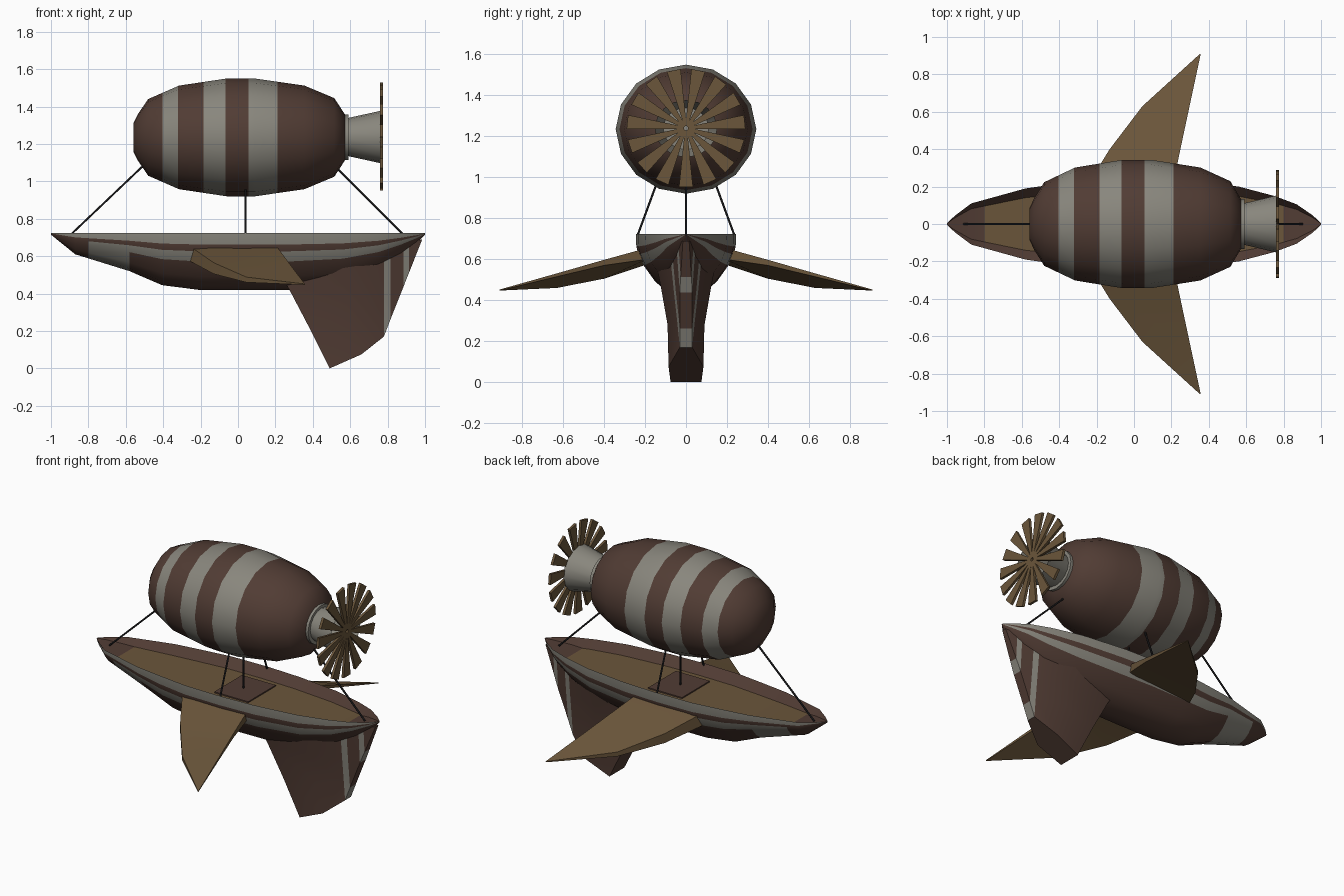
import bpy, bmesh, math
from mathutils import Vector

if "Cube" in bpy.data.objects:
    bpy.data.objects.remove(bpy.data.objects["Cube"])


def material(name, rgb):
    m = bpy.data.materials.new(name)
    m.diffuse_color = (*rgb, 1)
    m.use_nodes = True
    m.node_tree.nodes["Principled BSDF"].inputs["Base Color"].default_value = m.diffuse_color
    return m


MATS = [material("dark_brown", (0.082, 0.045, 0.034)),
        material("weathered_grey", (0.25, 0.24, 0.205)),
        material("tan_wood", (0.145, 0.092, 0.043)),
        material("black_rope", (0.008, 0.008, 0.009))]
BROWN, GREY, TAN, BLACK = range(4)


def finish(name, bm, angle=40):
    bmesh.ops.recalc_face_normals(bm, faces=bm.faces[:])
    me = bpy.data.meshes.new(name)
    bm.to_mesh(me)
    bm.free()
    ob = bpy.data.objects.new(name, me)
    bpy.context.collection.objects.link(ob)
    for m in MATS:
        me.materials.append(m)
    bpy.ops.object.select_all(action='DESELECT')
    ob.select_set(True)
    bpy.context.view_layer.objects.active = ob
    bpy.ops.object.shade_smooth_by_angle(angle=math.radians(angle))
    return ob


def loft(rings, rule, caps=(True, True)):
    """Skin closed rings; rule(centre, column) picks the colour."""
    bm = bmesh.new()
    vs = [[bm.verts.new(p) for p in r] for r in rings]
    n = len(rings[0])
    for a, b in zip(vs, vs[1:]):
        for j in range(n):
            k = (j + 1) % n
            f = bm.faces.new((a[j], a[k], b[k], b[j]))
            f.material_index = rule(f.calc_center_median(), j)
    for cap, ring in zip(caps, (vs[0], vs[-1])):
        if cap:
            f = bm.faces.new(ring)
            f.material_index = rule(f.calc_center_median(), -1)
    return bm


def with_stations(rows, xs):
    """Add linearly interpolated rows at the given x positions."""
    out = list(rows)
    for x in xs:
        for a, b in zip(rows, rows[1:]):
            if a[0] < x < b[0]:
                t = (x - a[0]) / (b[0] - a[0])
                out.append(tuple(p + (q - p) * t for p, q in zip(a, b)))
    return sorted(out)


def ellipse(x, r, zc, wide=1.09, n=16):
    return [(x, r * wide * math.cos(2 * math.pi * i / n),
             zc + r * math.sin(2 * math.pi * i / n)) for i in range(n)]


# Striped gas envelope
STRIPES = [(-0.405, -0.32), (-0.185, -0.067), (0.055, 0.21)]
profile = [(-0.56, 0.075), (-0.535, 0.125), (-0.48, 0.205), (-0.315, 0.277),
           (-0.06, 0.315), (0.09, 0.315), (0.355, 0.277), (0.515, 0.21),
           (0.58, 0.11)]
profile = with_stations(profile, [x for s in STRIPES for x in s])
finish("envelope", loft([ellipse(x, r, 1.235) for x, r in profile],
       lambda c, j: GREY if any(a < c.x < b for a, b in STRIPES) else BROWN))

# Collar and open flared nozzle
finish("collar", loft([ellipse(x, 0.122, 1.235) for x in (0.568, 0.59)],
                      lambda c, j: GREY))
finish("nozzle", loft([ellipse(x, r, 1.237) for x, r in ((0.58, 0.1), (0.762, 0.14))],
                      lambda c, j: GREY, (True, False)))

# Propeller of thin wedge blades
bm = bmesh.new()
BLADES = 15
for i in range(BLADES):
    a = -math.pi / 2 + 2 * math.pi * i / BLADES
    ends = []
    for x in (0.758, 0.774):
        ends.append([bm.verts.new((x, r * math.cos(a + d), 1.24 + r * math.sin(a + d)))
                     for r, d in ((0.012, -0.5), (0.29, -0.118), (0.29, 0.118), (0.012, 0.5))])
    bm.faces.new(ends[0])
    bm.faces.new(ends[1])
    for j in range(4):
        k = (j + 1) % 4
        bm.faces.new((ends[0][j], ends[0][k], ends[1][k], ends[1][j]))
for f in bm.faces:
    f.material_index = TAN
finish("propeller", bm, 20)

# Hull with sunken deck: stations are x, half width, keel height
RIM = 0.723
stations = [(-1, 0.004, 0.715), (-0.957, 0.045, 0.68), (-0.87, 0.11, 0.61),
            (-0.58, 0.19, 0.52), (-0.406, 0.215, 0.445), (-0.21, 0.24, 0.42),
            (0.04, 0.245, 0.42), (0.275, 0.235, 0.42), (0.56, 0.2, 0.45),
            (0.75, 0.15, 0.52), (0.87, 0.105, 0.6), (0.957, 0.045, 0.67),
            (1, 0.004, 0.715)]
stations = with_stations(stations, [-0.8, 0.8])
half = [(1, 0), (0.99, 0.2), (0.95, 0.32), (0.85, 0.5), (0.61, 0.77), (0.37, 0.93)]
section = half + [(0, 1)] + [(-y, d) for y, d in reversed(half)]


def hull_ring(x, w, keel):
    depth = RIM - keel
    deck = RIM - min(0.05, 0.3 * depth)
    return ([(x, w * y, RIM - depth * d) for y, d in section]
            + [(x, -0.74 * w, deck), (x, 0.74 * w, deck)])


def hull_colour(c, j):
    if j == 13:
        return TAN if abs(c.x) < 0.8 else BROWN      # deck planks
    if j in (12, 14, -1):
        return BROWN                                 # inner walls
    row = min(j, 11 - j)
    if row == 0:
        return GREY                                  # gunwale band
    if row == 1 or c.x < -0.8:
        return BROWN
    if row == 2 or c.x < -0.58:
        return GREY                                  # side and bow bands
    return BROWN


finish("hull", loft([hull_ring(*s) for s in stations], hull_colour), 35)

# Keel fin: rows from tip to hull of leading, middle, trailing (x, z, half thickness)
fin_rows = [[(0.49, 0.0, 0.075), (0.66, 0.075, 0.085), (0.78, 0.17, 0.03)],
            [(0.38, 0.22, 0.08), (0.60, 0.28, 0.09), (0.83, 0.30, 0.03)],
            [(0.275, 0.42, 0.09), (0.56, 0.45, 0.12), (0.89, 0.45, 0.03)],
            [(0.20, 0.55, 0.10), (0.56, 0.60, 0.15), (0.985, 0.69, 0.015)]]
bm = loft([[(x, t, z) for x, z, t in r] + [(x, -t, z) for x, z, t in reversed(r)]
           for r in fin_rows], lambda c, j: BROWN)
for x in (0.78, 0.815, 0.885, 0.915):
    bmesh.ops.bisect_plane(bm, geom=bm.verts[:] + bm.edges[:] + bm.faces[:],
                           plane_co=(x, 0, 0), plane_no=(1, 0, 0))
for f in bm.faces:
    x = f.calc_center_median().x
    f.material_index = GREY if 0.78 < x < 0.815 or 0.885 < x < 0.915 else BROWN
finish("keel_fin", bm, 45)

# Swept wings: y, leading x, leading top z, leading bottom z, trailing x, top z, bottom z
wing_rows = [(0.19, -0.26, 0.655, 0.575, 0.205, 0.655, 0.60),
             (0.40, -0.13, 0.565, 0.505, 0.248, 0.597, 0.57),
             (0.63, 0.045, 0.488, 0.460, 0.297, 0.531, 0.515),
             (0.91, 0.353, 0.452, 0.447, 0.357, 0.452, 0.447)]
for name, s in (("left_wing", 1), ("right_wing", -1)):
    finish(name, loft([[(lx, s * y, lt), (tx, s * y, tt), (tx, s * y, tb), (lx, s * y, lb)]
                       for y, lx, lt, lb, tx, tt, tb in wing_rows], lambda c, j: TAN), 35)

# Hatch plate across the deck
bm = bmesh.new()
bmesh.ops.create_cube(bm, size=1)
for v in bm.verts:
    v.co = Vector((0.05 + v.co.x * 0.24, v.co.y * 0.28, 0.676 + v.co.z * 0.009))
finish("deck_hatch", bm)


# Rigging ropes
def rope(name, a, b, r=0.006):
    a, b = Vector(a), Vector(b)
    q = (b - a).to_track_quat('Z', 'Y')
    circle = [q @ Vector((r * math.cos(i * math.pi / 3), r * math.sin(i * math.pi / 3), 0))
              for i in range(6)]
    finish(name, loft([[p + c for c in circle] for p in (a, b)], lambda c, j: BLACK), 70)


rope("bow_rope", (-0.91, 0, 0.70), (-0.50, 0, 1.09))
rope("stern_rope", (0.90, 0, 0.70), (0.52, 0, 1.08))
for s, side in ((1, "left"), (-1, "right")):
    rope(side + "_rope", (0.04, s * 0.237, 0.715), (0.04, s * 0.145, 0.965))
rope("middle_rope", (0.04, 0, 0.67), (0.04, 0, 0.93))
